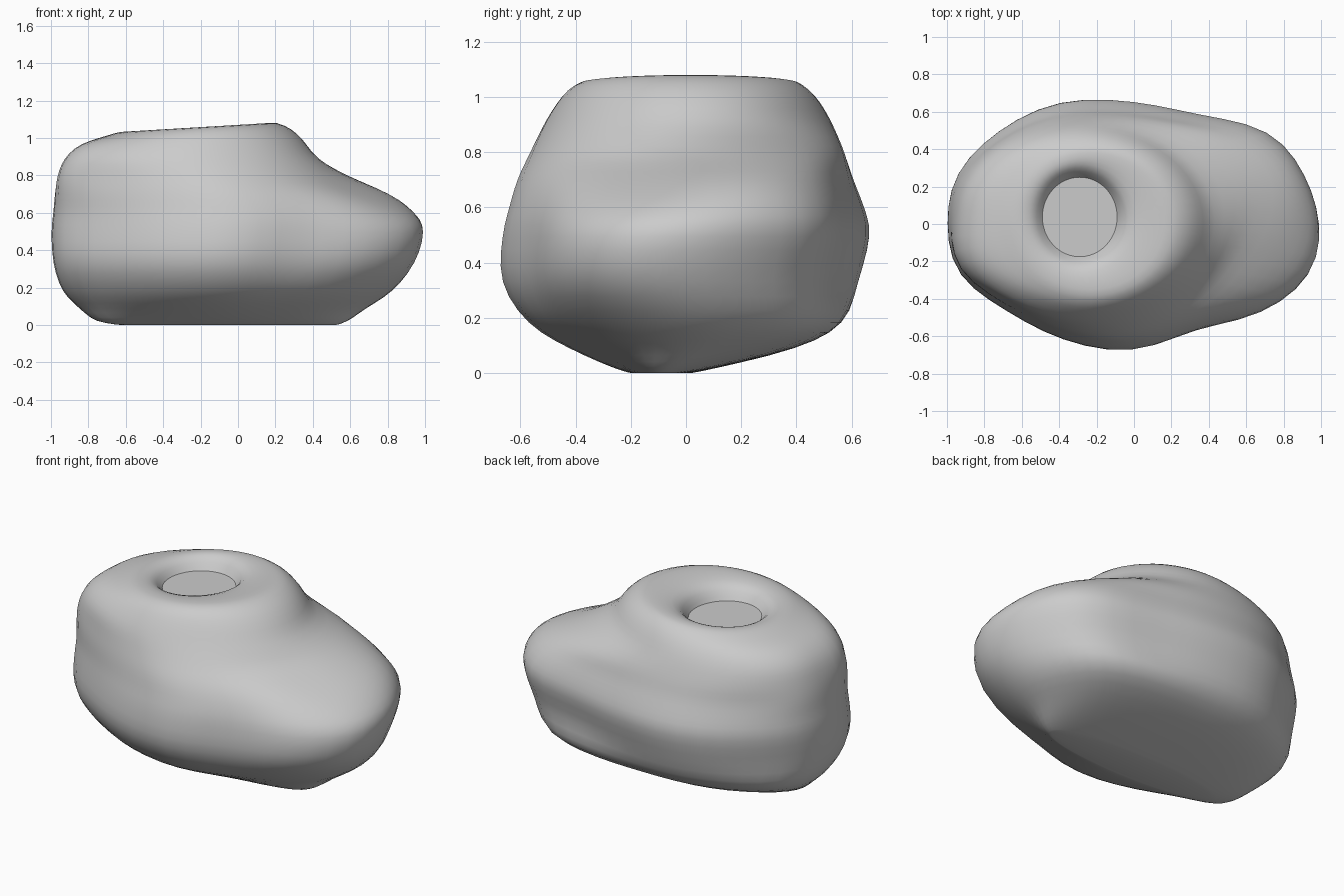
import bpy, bmesh, math

if "Cube" in bpy.data.objects:
    bpy.data.objects.remove(bpy.data.objects["Cube"])

# Section shapes: relative radius every 22.5 degrees, starting at +x
BASE = [1, 1, 1.05, .96, .91, .96, 1, 1.03, 1, 1.01, .95, .97, 1, .93, .97, 1.0]
MID = [1, .99, 1.02, .918, .955, 1.035, 1.025, 1.025, 1, 1.016, .955, .976, .995, .89, .98, 1.03]
UPPER = [.98, 1.0, 1.03, .93, .96, 1.03, 1.025, 1.025, 1, 1.016, .96, .976, .995, .90, .94, .97]
LEDGE = [.95, 1.03, 1.04, .95, .97, 1.02, 1.02, 1.03, 1, 1.03, .97, .975, 1, .92, .90, .88]
VALLEY = [.90, 1.0, 1.04, .99, .98, 1.01, 1.02, 1.02, 1, 1.05, .98, .98, 1, .95, .88, .85]
CROWN = [1, 1, 1, 1, 1, 1, 1.02, 1.02, 1, 1.05, 1, .98, 1, 1, 1, 1]
ROUND = [1] * 16

# Levels: height, x range, y range, shape, tilt towards +x
LEVELS = [
    (0.00, -.62, .52, -.20, .02, ROUND, 0),
    (0.02, -.76, .59, -.27, .12, BASE, 0),
    (0.09, -.85, .69, -.43, .40, BASE, 0),
    (0.18, -.94, .83, -.58, .57, BASE, 0),
    (0.33, -.99, .95, -.68, .63, MID, 0),
    (0.50, -1.0, 1.0, -.675, .675, MID, 0),
    (0.60, -.99, .95, -.65, .65, UPPER, 0),
    (0.70, -.98, .82, -.62, .61, LEDGE, 0),
    (0.79, -.97, .61, -.575, .58, VALLEY, 0),
    (0.89, -.93, .43, -.525, .54, CROWN, 0),
    (0.98, -.84, .35, -.47, .49, CROWN, .02),
    (1.04, -.70, .25, -.41, .43, ROUND, .06),
    (1.055, -.61, .12, -.32, .36, ROUND, .06),
    (1.035, -.54, -.03, -.23, .30, ROUND, .05),
    (0.97, -.49, -.09, -.175, .25, ROUND, 0),
]
COUNT, SIDES, STEPS = 16, 48, 3


def spline(a, b, c, d, t):
    return b + .5 * t * (c - a + t * (2*a - 5*b + 4*c - d + t * (3*(b - c) + d - a)))


def outline(radii):
    pts = []
    for i in range(SIDES):
        f = i * COUNT / SIDES
        k = int(f)
        r = spline(*(radii[(k + j) % COUNT] for j in (-1, 0, 1, 2)), f - k)
        a = math.tau * i / SIDES
        pts.append((r * math.cos(a), r * math.sin(a)))
    return pts


def fit(vals, lo, hi):
    a, b = min(vals), max(vals)
    return [lo + (v - a) / (b - a) * (hi - lo) for v in vals]


def section(bm, row):
    z, x0, x1, y0, y1 = row[:5]
    pts = outline(row[6:])
    xs = fit([p[0] for p in pts], x0, x1)
    ys = fit([p[1] for p in pts], y0, y1)
    return [bm.verts.new((x, y, z + row[5] * (x + .25))) for x, y in zip(xs, ys)]


# Interpolate the levels into a dense stack of sections
rows = [[*l[:5], l[6], *l[5]] for l in LEVELS]
dense = []
for i in range(len(rows) - 1):
    quad = [rows[max(0, min(len(rows) - 1, i + j))] for j in (-1, 0, 1, 2)]
    for s in range(STEPS):
        dense.append([spline(*v, s / STEPS) for v in zip(*quad)])
dense.append(rows[-1])

# Rock body with the recess in its top
bm = bmesh.new()
rings = [section(bm, r) for r in dense]
for lo, hi in zip(rings, rings[1:]):
    for i in range(SIDES):
        j = (i + 1) % SIDES
        bm.faces.new((lo[i], lo[j], hi[j], hi[i]))
bm.faces.new(rings[0][::-1])
bm.faces.new(rings[-1])

# Soften the body below the recess, then rest it on the ground
soft = [v for ring in rings[2:-9] for v in ring]
for _ in range(3):
    bmesh.ops.smooth_vert(bm, verts=soft, factor=.5,
                          use_axis_x=True, use_axis_y=True, use_axis_z=True)
low = min(v.co.z for v in bm.verts)
for v in bm.verts:
    v.co.z -= low
mesh = bpy.data.meshes.new("rock_holder")
bm.to_mesh(mesh)
bm.free()
rock = bpy.data.objects.new("rock_holder", mesh)
bpy.context.collection.objects.link(rock)
bpy.context.view_layer.objects.active = rock
rock.select_set(True)
bpy.ops.object.shade_smooth_by_angle(angle=math.radians(40))
